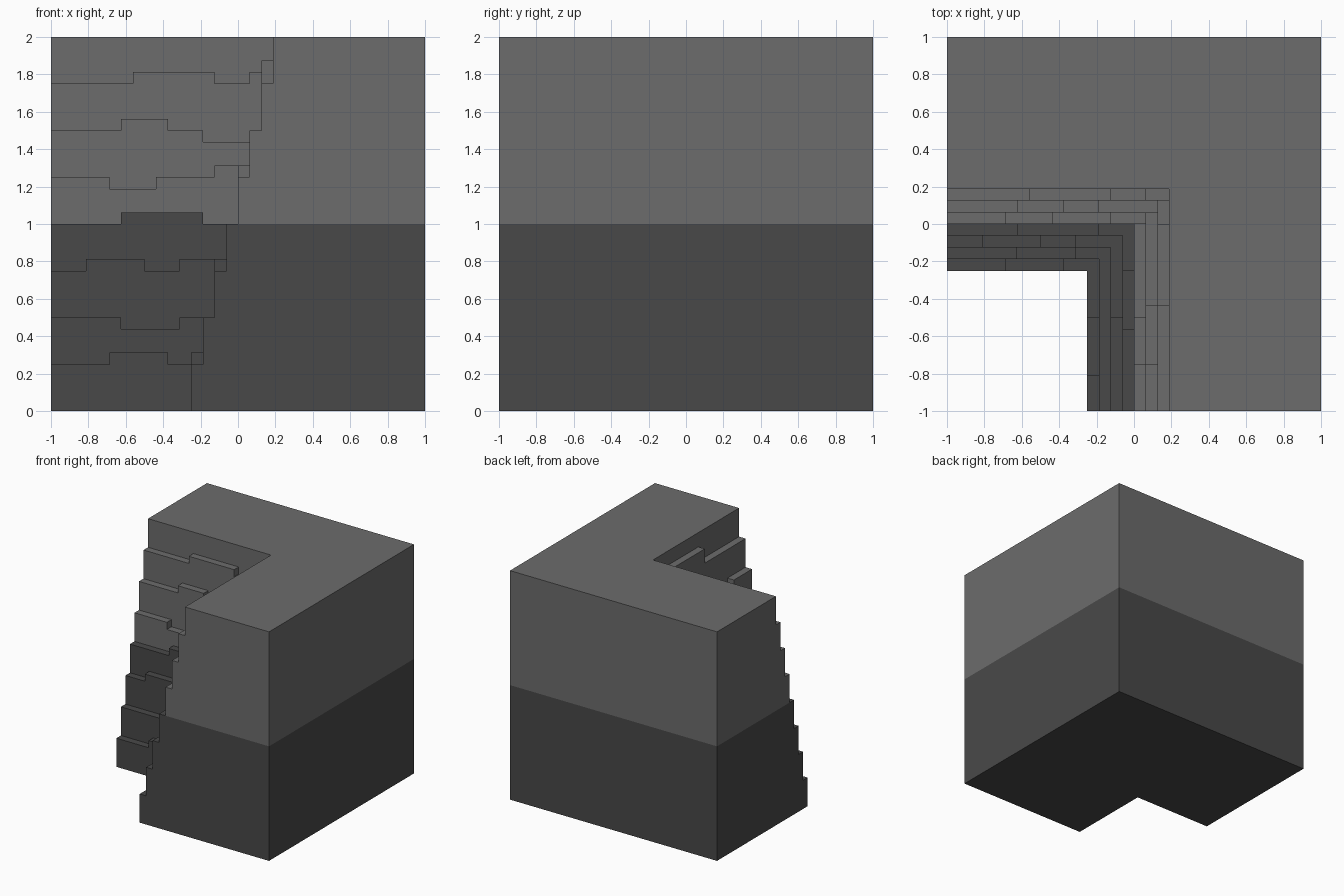
import bpy, bmesh, math

if "Cube" in bpy.data.objects:
    bpy.data.objects.remove(bpy.data.objects["Cube"], do_unlink=True)

N = 32                # grid cells along each side
U = 2 / N             # cell size
FIRST, LAST = 12, 19  # inner corner of the lowest and the highest course

# Raised or lowered stretches of each course: (start, end, change in cells)
BACK_WING = [
    [(5, 10, 1)],
    [(6, 11, -1)],
    [(3, 8, 1), (11, 15, 1)],
    [(6, 13, 1)],
    [(5, 9, -1), (14, 17, 1)],
    [(6, 10, 1), (13, 18, -1)],
    [(7, 14, 1), (17, 19, 1)],
]
SIDE_WING = [
    [(3, 8, 1)],
    [],
    [(8, 14, 1)],
    [(7, 12, -1)],
    [(4, 8, 1)],
    [(4, 9, -1)],
    [(9, 16, 2)],
]


def column(x, y):
    """Return the height of a grid column and the height of its dark part."""
    d = max(x, y)
    if not (0 <= x < N and 0 <= y < N) or d < FIRST:
        return 0, 0
    if d >= LAST:
        return N, N // 2
    course = d - FIRST
    wing, pos = (BACK_WING, x) if y == d else (SIDE_WING, y)
    h = 4 * (course + 1)
    for a, b, change in wing[course]:
        if a <= pos < b:
            h += change
            break
    return h, (h if course < 4 else N // 2)


HEIGHTS = {(x, y): column(x, y) for x in range(-1, N + 1) for y in range(-1, N + 1)}


def solid(x, y, z):
    return 0 <= z < HEIGHTS[x, y][0]


# Outward direction and the four corners of each cell side
SIDES = [
    ((1, 0, 0), [(1, 0, 0), (1, 1, 0), (1, 1, 1), (1, 0, 1)]),
    ((-1, 0, 0), [(0, 1, 0), (0, 0, 0), (0, 0, 1), (0, 1, 1)]),
    ((0, 1, 0), [(1, 1, 0), (0, 1, 0), (0, 1, 1), (1, 1, 1)]),
    ((0, -1, 0), [(0, 0, 0), (1, 0, 0), (1, 0, 1), (0, 0, 1)]),
    ((0, 0, 1), [(0, 0, 1), (1, 0, 1), (1, 1, 1), (0, 1, 1)]),
    ((0, 0, -1), [(0, 1, 0), (1, 1, 0), (1, 0, 0), (0, 0, 0)]),
]


def make_material(name, value):
    mat = bpy.data.materials.new(name)
    mat.use_nodes = True
    col = (value, value, value, 1)
    mat.diffuse_color = col
    bsdf = mat.node_tree.nodes["Principled BSDF"]
    bsdf.inputs["Base Color"].default_value = col
    bsdf.inputs["Roughness"].default_value = 0.9
    return mat


def build(name, mat, lower):
    """Skin the stepped columns, then merge the flat areas."""
    bm = bmesh.new()
    verts = {}

    def vert(p):
        if p not in verts:
            verts[p] = bm.verts.new((p[0] * U - 1, p[1] * U - 1, p[2] * U))
        return verts[p]

    for x in range(N):
        for y in range(N):
            h, dark = HEIGHTS[x, y]
            for z in range(0, min(h, dark)) if lower else range(dark, h):
                for (dx, dy, dz), corners in SIDES:
                    if not solid(x + dx, y + dy, z + dz):
                        bm.faces.new([vert((x + a, y + b, z + c)) for a, b, c in corners])
    bmesh.ops.dissolve_limit(bm, angle_limit=math.radians(1),
                             verts=bm.verts[:], edges=bm.edges[:])
    mesh = bpy.data.meshes.new(name)
    bm.to_mesh(mesh)
    bm.free()
    mesh.materials.append(mat)
    obj = bpy.data.objects.new(name, mesh)
    bpy.context.collection.objects.link(obj)


# Dark lower courses and lighter upper courses
build("lower_stepped_corner", make_material("dark grey stone", 0.066), True)
build("upper_stepped_corner", make_material("mid grey stone", 0.15), False)
